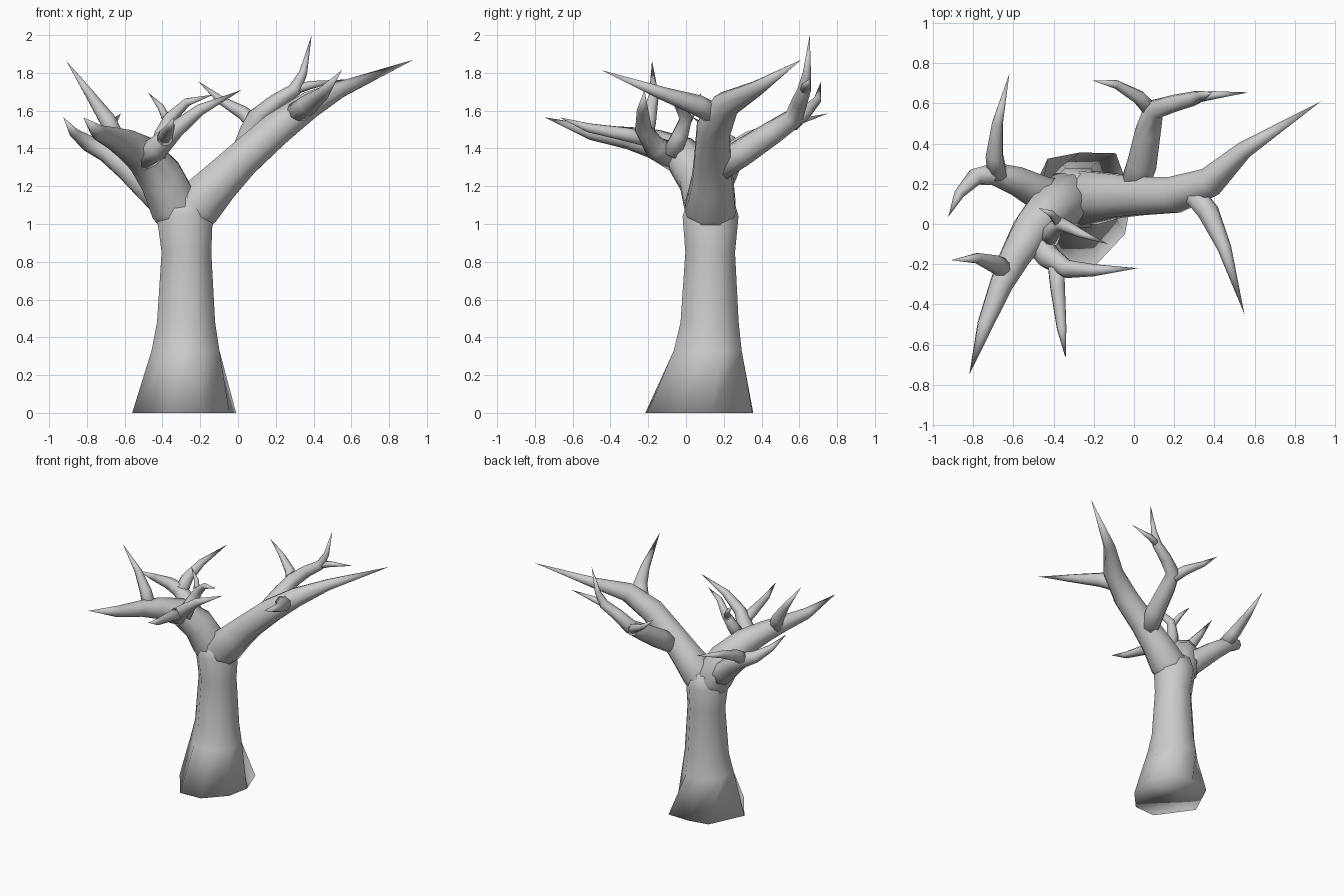
import bpy
import bmesh
import math
from mathutils import Vector

SIDES = 8

# Remove the default cube only
default_cube = bpy.data.objects.get("Cube")
if default_cube:
    bpy.data.objects.remove(default_cube, do_unlink=True)

# Single plain bark colour
bark = bpy.data.materials.new("bark_grey")
bark.use_nodes = True
bark_colour = (0.6, 0.6, 0.6, 1.0)
bark.diffuse_color = bark_colour
for node in bark.node_tree.nodes:
    if node.type == "BSDF_PRINCIPLED":
        node.inputs["Base Color"].default_value = bark_colour


def tangent_at(centres, index):
    """Average direction of the path through one of its points."""
    before = centres[max(index - 1, 0)]
    after = centres[min(index + 1, len(centres) - 1)]
    here = centres[index]
    direction = (here - before).normalized() + (after - here).normalized()
    return direction.normalized()


def limb(name, *path, foot=None):
    """Tapered tube through (x, y, z, radius) points; radius zero makes a tip.

    A foot outline makes the tube upright and replaces its lowest ring.
    """
    centres = [Vector(point[:3]) for point in path]
    mesh_builder = bmesh.new()
    up = Vector((0, 0, 1))
    tangent = up if foot else tangent_at(centres, 0)
    side = up.rotation_difference(tangent) @ Vector((1, 0, 0))
    previous_ring = None

    for index, centre in enumerate(centres):
        radius = path[index][3]
        if radius == 0:
            tip = mesh_builder.verts.new(centre)
            for k in range(SIDES):
                following = previous_ring[(k + 1) % SIDES]
                mesh_builder.faces.new((previous_ring[k], following, tip))
            break

        # Carry the cross-section along the path without twisting it
        new_tangent = up if foot else tangent_at(centres, index)
        side = tangent.rotation_difference(new_tangent) @ side
        tangent = new_tangent
        other = tangent.cross(side)
        ring = []
        for k in range(SIDES):
            angle = math.tau * (k + 0.5) / SIDES
            offset = side * math.cos(angle) + other * math.sin(angle)
            ring.append(mesh_builder.verts.new(centre + offset * radius * 1.04))
        if previous_ring:
            for k in range(SIDES):
                following = (k + 1) % SIDES
                mesh_builder.faces.new((previous_ring[k], previous_ring[following],
                                        ring[following], ring[k]))
        else:
            mesh_builder.faces.new(list(reversed(ring)))
            for vertex, corner in zip(ring, foot or ()):
                vertex.co.xy = corner
        previous_ring = ring

    bmesh.ops.recalc_face_normals(mesh_builder, faces=mesh_builder.faces[:])
    # Smooth bark all over, including the rounded-off foot
    for face in mesh_builder.faces:
        face.smooth = True
    mesh = bpy.data.meshes.new(name)
    mesh_builder.to_mesh(mesh)
    mesh_builder.free()
    mesh.materials.append(bark)
    limb_object = bpy.data.objects.new(name, mesh)
    bpy.context.collection.objects.link(limb_object)


# Flared trunk on an uneven eight-sided foot
limb("trunk",
     (-.285, .08, 0, .285), (-.278, .115, .33, .187), (-.275, .125, .48, .16),
     (-.273, .128, .85, .137), (-.282, .13, 1.04, .154), (-.28, .13, 1.14, .125),
     (-.28, .13, 1.22, 0),
     foot=((-.01, .13), (-.09, .352), (-.27, .356), (-.43, .325),
           (-.56, .05), (-.37, -.215), (-.19, -.205), (-.045, -.05)))

# Main left limb, rising from the trunk to a long point
limb("left_main_limb",
     (-.28, .13, .98, .1), (-.225, .13, 1.09, .138), (-.1, .14, 1.22, .114),
     (.02, .14, 1.34, .1), (.2, .145, 1.5, .092), (.38, .21, 1.63, .073),
     (.55, .37, 1.715, .042), (.93, .61, 1.87, 0))
limb("left_front_branch",
     (.28, .17, 1.57, .055), (.37, .06, 1.63, .053),
     (.45, -.12, 1.69, .034), (.55, -.45, 1.815, 0))

# Back branch of the left limb, with its three twigs
limb("back_branch",
     (-.01, .15, 1.28, .07), (.04, .3, 1.38, .072), (.07, .46, 1.485, .062),
     (.1, .57, 1.56, .052), (.2, .6, 1.645, .042), (.3, .625, 1.71, .035),
     (.345, .64, 1.8, .021), (.39, .655, 2, 0))
limb("back_outer_twig",
     (.27, .62, 1.7, .027), (.38, .64, 1.735, .022), (.57, .655, 1.765, 0))
limb("back_inner_twig",
     (.09, .56, 1.53, .04), (.025, .63, 1.59, .035), (-.09, .695, 1.655, .021),
     (-.21, .715, 1.755, 0))

# Main right limb, sweeping forward
limb("right_main_limb",
     (-.29, .13, .98, .1), (-.335, .125, 1.09, .135), (-.41, .075, 1.25, .122),
     (-.51, -.03, 1.37, .098), (-.595, -.17, 1.425, .077),
     (-.66, -.3, 1.455, .059), (-.74, -.5, 1.485, .04), (-.82, -.75, 1.565, 0))
limb("right_upright_branch",
     (-.63, -.23, 1.42, .05), (-.69, -.2, 1.55, .044),
     (-.78, -.17, 1.68, .026), (-.91, -.18, 1.865, 0))

# Outer right limb, forked into two horns
limb("outer_right_limb",
     (-.33, .11, 1.08, .1), (-.47, .155, 1.2, .085), (-.585, .215, 1.3, .07),
     (-.7, .25, 1.385, .055), (-.79, .235, 1.425, .043), (-.87, .15, 1.485, .025),
     (-.925, .035, 1.565, 0))
limb("outer_right_back_horn",
     (-.68, .24, 1.385, .05), (-.695, .34, 1.45, .044),
     (-.68, .5, 1.515, .028), (-.62, .75, 1.585, 0))

# Inner branch curling toward the middle, with a front twig
limb("inner_branch",
     (-.5, -.06, 1.35, .07), (-.425, -.165, 1.405, .06), (-.33, -.225, 1.5, .044),
     (-.2, -.23, 1.605, .029), (.02, -.22, 1.71, 0))
limb("inner_front_twig",
     (-.39, -.18, 1.445, .042), (-.38, -.32, 1.475, .037),
     (-.36, -.52, 1.51, .024), (-.34, -.67, 1.565, 0))

# Small forked shoot on top of the right limb
limb("upper_shoot",
     (-.43, -.08, 1.37, .05), (-.4, -.03, 1.47, .044), (-.36, 0, 1.56, .033),
     (-.27, -.045, 1.645, .022), (-.13, -.1, 1.685, 0))
limb("upper_shoot_twig",
     (-.37, 0, 1.54, .026), (-.41, .05, 1.62, .017), (-.475, .08, 1.695, 0))
